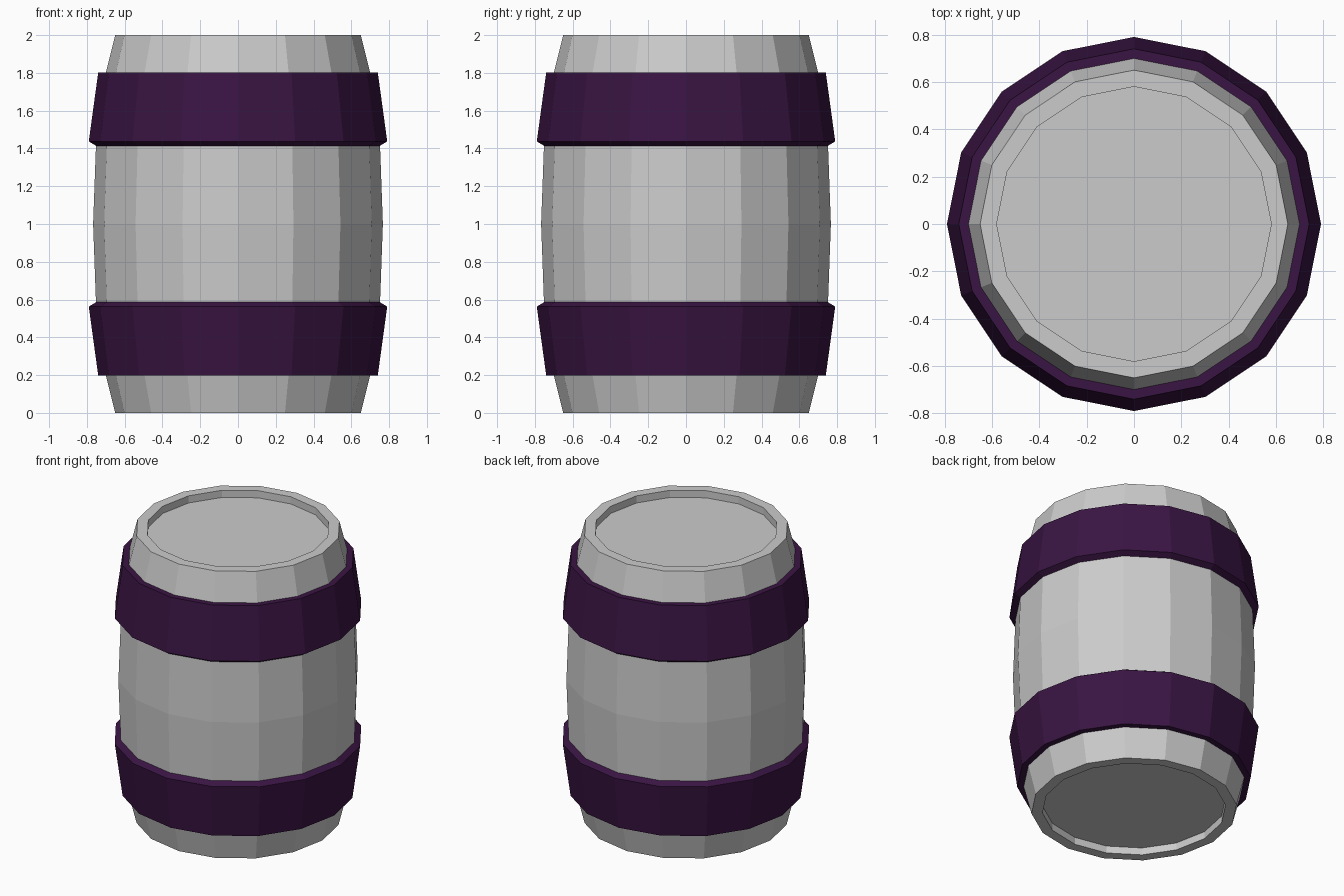
import bpy, bmesh
from math import cos, sin, tau

if "Cube" in bpy.data.objects:
    bpy.data.objects.remove(bpy.data.objects["Cube"])

SIDES = 16


def lathe(name, profile, closed=False, material=None):
    """Spin an (r, z) profile around z; open profiles get flat end caps."""
    bm = bmesh.new()
    rings = [[bm.verts.new((r * cos(tau * i / SIDES), r * sin(tau * i / SIDES), z))
              for i in range(SIDES)] for r, z in profile]
    pairs = list(zip(rings, rings[1:]))
    if closed:
        pairs.append((rings[-1], rings[0]))
    else:
        bm.faces.new(rings[0])
        bm.faces.new(rings[-1])
    for a, b in pairs:
        for i in range(SIDES):
            j = (i + 1) % SIDES
            bm.faces.new((a[i], a[j], b[j], b[i]))
    bmesh.ops.recalc_face_normals(bm, faces=bm.faces[:])
    mesh = bpy.data.meshes.new(name)
    bm.to_mesh(mesh)
    bm.free()
    obj = bpy.data.objects.new(name, mesh)
    bpy.context.collection.objects.link(obj)
    if material:
        mesh.materials.append(material)
    return obj


def flip(profile):
    """Mirror a profile about mid height."""
    return [(r, 2 - z) for r, z in reversed(profile)]


purple = bpy.data.materials.new("dark_purple")
purple.diffuse_color = (0.041, 0.007, 0.055, 1)
purple.use_nodes = True
purple.node_tree.nodes["Principled BSDF"].inputs["Base Color"].default_value = purple.diffuse_color

# Barrel body: recessed lids, rims and bulging staves
lower = [(0.58, 0.05), (0.58, 0), (0.65, 0), (0.70, 0.2), (0.752, 0.585)]
lathe("barrel_body", lower + [(0.767, 1)] + flip(lower))

# Hoops: flared bands, widest towards the middle of the barrel
hoop = [(0.69, 0.197), (0.74, 0.197), (0.79, 0.563), (0.75, 0.587), (0.74, 0.58)]
lathe("lower_hoop", hoop, True, purple)
lathe("upper_hoop", flip(hoop), True, purple)
